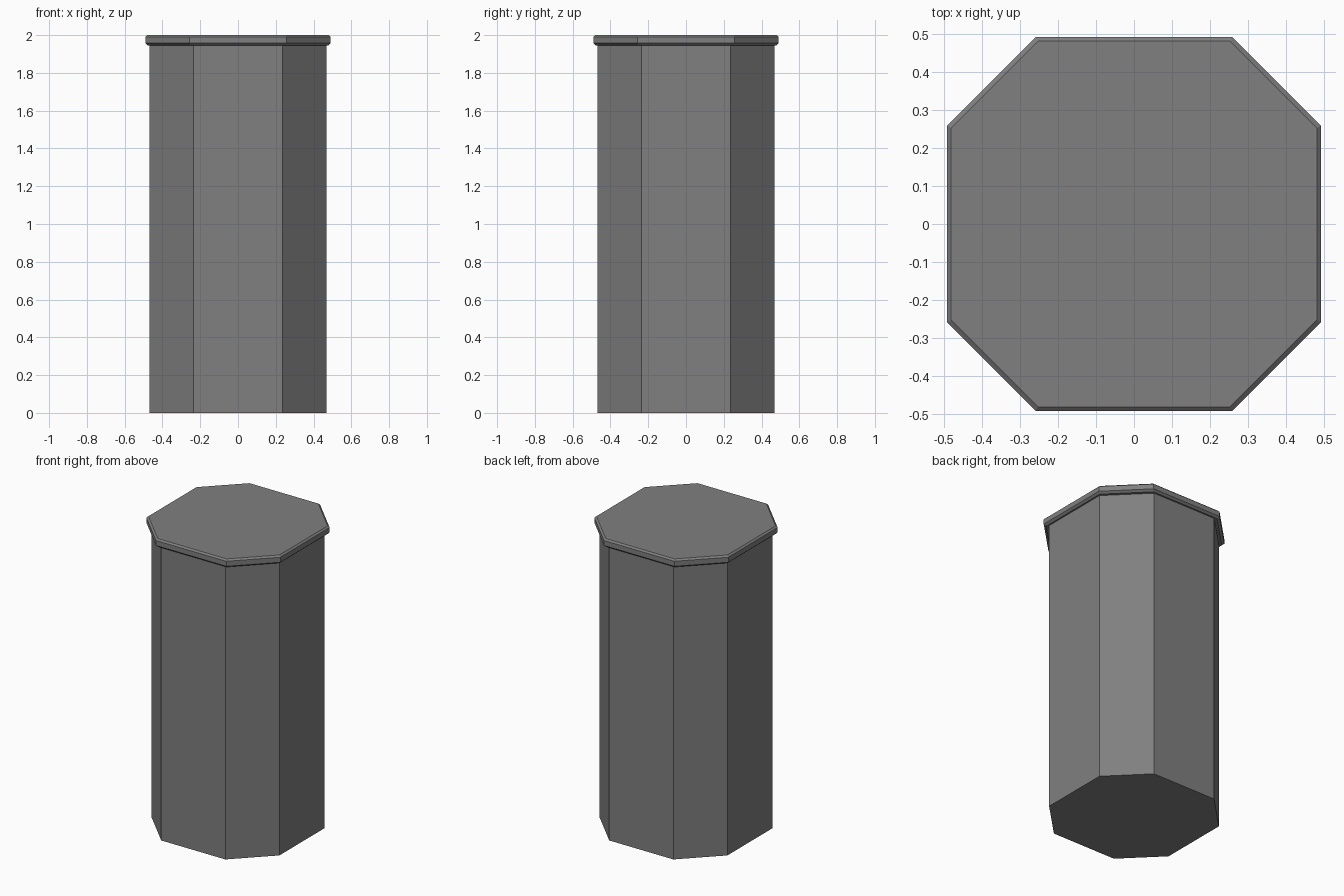
import bpy

if "Cube" in bpy.data.objects:
    bpy.data.objects.remove(bpy.data.objects["Cube"])

grey = bpy.data.materials.new("mid_grey")
grey.diffuse_color = (0.215, 0.215, 0.215, 1)
grey.use_nodes = True
grey.node_tree.nodes["Principled BSDF"].inputs["Base Color"].default_value = grey.diffuse_color


def octagon(half, corner):
    """Square of the given half width with its corners cut off."""
    h, c = half, corner
    return [(h, -c), (h, c), (c, h), (-c, h), (-h, c), (-h, -c), (-c, -h), (c, -h)]


def stack(name, levels):
    """Closed solid lofted through octagons given as (z, half, corner)."""
    verts = [(x, y, z) for z, h, c in levels for x, y in octagon(h, c)]
    n, top = 8, 8 * (len(levels) - 1)
    faces = [tuple(reversed(range(n))), tuple(range(top, top + n))]
    for k in range(len(levels) - 1):
        for i in range(n):
            j = (i + 1) % n
            faces.append((k * n + i, k * n + j, k * n + n + j, k * n + n + i))
    mesh = bpy.data.meshes.new(name)
    mesh.from_pydata(verts, [], faces)
    mesh.materials.append(grey)
    obj = bpy.data.objects.new(name, mesh)
    bpy.context.collection.objects.link(obj)
    return obj


# Tall octagonal column
stack("column_body", [(0, 0.468, 0.235), (1.95, 0.468, 0.235)])

# Thin overhanging cap with bevelled rims
stack("column_cap", [(1.945, 0.478, 0.250), (1.957, 0.491, 0.258),
                     (1.99, 0.491, 0.258), (2.0, 0.480, 0.252)])
